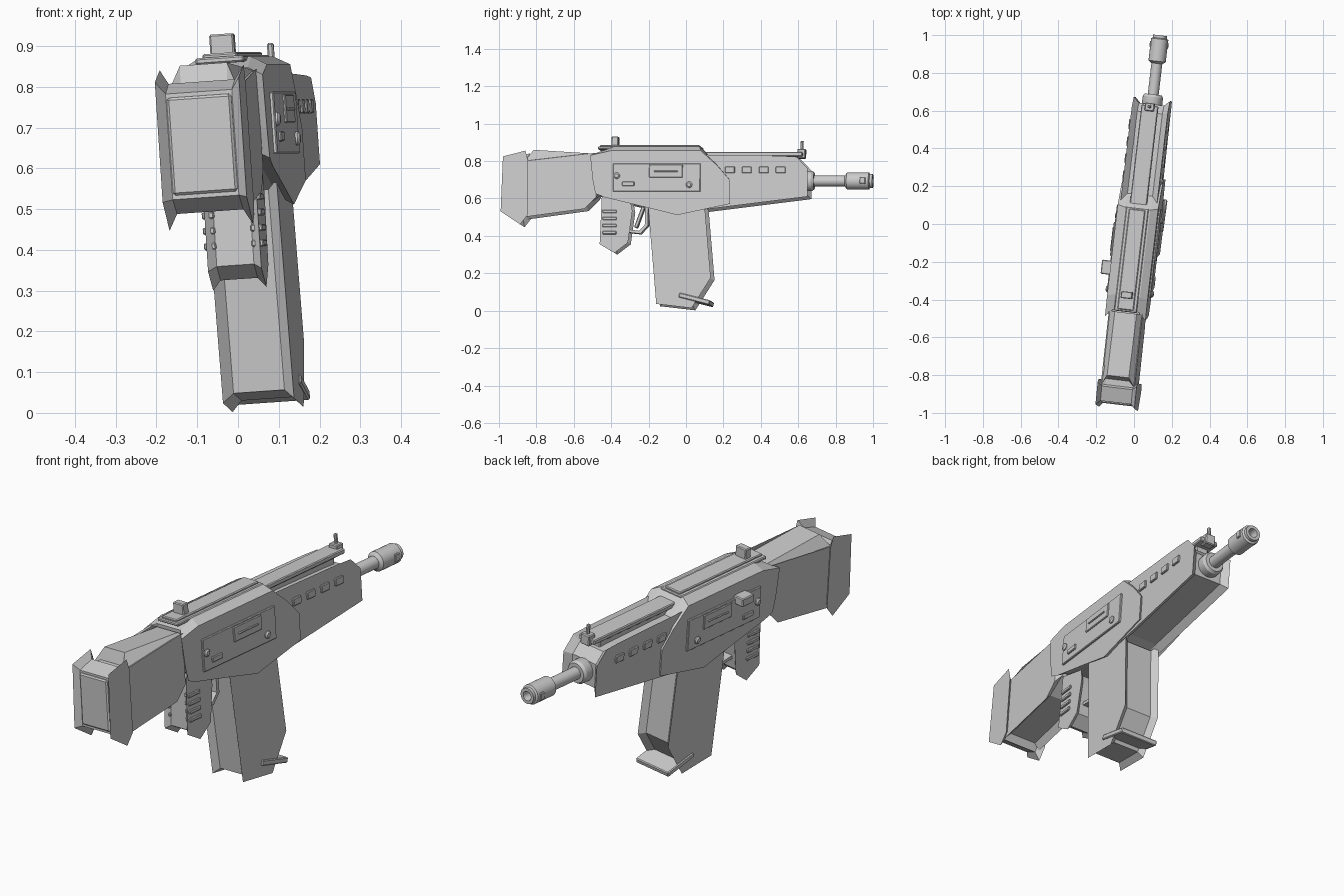
import bpy, bmesh, math
from mathutils import Matrix, Vector

if "Cube" in bpy.data.objects:
    bpy.data.objects.remove(bpy.data.objects["Cube"])

# The rifle is modelled along +y, then leaned and turned as a whole
POSE = (Matrix.Translation((0.07, 0, 0)) @ Matrix.Rotation(math.radians(-6.7), 4, 'Z')
        @ Matrix.Rotation(math.radians(-4), 4, 'Y'))
grey = bpy.data.materials.new("grey metal")
grey.diffuse_color = (0.6, 0.6, 0.6, 1)
grey.use_nodes = True
grey.node_tree.nodes["Principled BSDF"].inputs["Base Color"].default_value = grey.diffuse_color


def finish(name, bm, bevel=0, smooth=False):
    bmesh.ops.recalc_face_normals(bm, faces=bm.faces)
    me = bpy.data.meshes.new(name)
    bm.to_mesh(me)
    bm.free()
    me.materials.append(grey)
    ob = bpy.data.objects.new(name, me)
    bpy.context.collection.objects.link(ob)
    ob.matrix_world = POSE
    if bevel:
        mod = ob.modifiers.new("bevel", 'BEVEL')
        mod.width, mod.segments = bevel, 1
    if smooth:
        bpy.ops.object.select_all(action='DESELECT')
        ob.select_set(True)
        bpy.context.view_layer.objects.active = ob
        bpy.ops.object.shade_smooth_by_angle(angle=math.radians(30))
    return ob


def inset(pts, d):
    """Move every edge of a clockwise outline inward by d."""
    out = []
    n = len(pts)
    for i in range(n):
        p0, p, p1 = (Vector(pts[(i + k) % n]) for k in (-1, 0, 1))
        a, b = (p - p0).normalized(), (p1 - p).normalized()
        na, nb = Vector((a.y, -a.x)), Vector((b.y, -b.x))
        out.append(p + (na + nb) * d / max(0.4, 1 + na.dot(nb)))
    return out


def slab(name, outer, h, inner=None, d=0.025, edge=0.025, shift=0.01):
    """Two flat cheeks at x = +-h joined by a core with its own outline."""
    inner = inner or inset(outer, d)
    bm = bmesh.new()
    rings = [[bm.verts.new((x, p[0] + shift, p[1])) for p in prof]
             for x, prof in ((-h, outer), (-h + edge, inner), (h - edge, inner), (h, outer))]
    n = len(outer)
    for r0, r1 in zip(rings, rings[1:]):
        for i in range(n):
            bm.faces.new((r0[i], r0[(i + 1) % n], r1[(i + 1) % n], r1[i]))
    bm.faces.new(rings[0])
    bm.faces.new(rings[3])
    return finish(name, bm, smooth=False)


def box(name, x, y, z, tilt=0, bevel=0.004):
    """Box from three (min, max) ranges, tilted about the side axis."""
    bm = bmesh.new()
    c = Vector([sum(r) / 2 for r in (x, y, z)])
    size = [abs(r[1] - r[0]) for r in (x, y, z)]
    m = Matrix.Translation(c) @ Matrix.Rotation(math.radians(tilt), 4, 'X') @ Matrix.Diagonal((*size, 1))
    bmesh.ops.create_cube(bm, size=1, matrix=m)
    return finish(name, bm, bevel)


def lathe(name, profile, axis='Y', at=(0, 0, 0), seg=24):
    """Turned part from (radius, distance) pairs."""
    bm = bmesh.new()
    rings = []
    for r, t in profile:
        ring = []
        for k in range(seg):
            a = 2 * math.pi * k / seg
            c, s = r * math.cos(a), r * math.sin(a)
            ring.append(bm.verts.new(Vector(at) + Vector((c, t, s) if axis == 'Y' else (t, c, s))))
        rings.append(ring)
    for a, b in zip(rings, rings[1:]):
        for k in range(seg):
            bm.faces.new((a[k], a[(k + 1) % seg], b[(k + 1) % seg], b[k]))
    bm.faces.new(rings[0])
    bm.faces.new(rings[-1])
    return finish(name, bm, smooth=True)


# Main bodies
slab("receiver",
     [(-0.52, 0.825), (-0.41, 0.85), (0.075, 0.85), (0.165, 0.77), (0.235, 0.69), (0.235, 0.565),
      (-0.05, 0.505), (-0.21, 0.545), (-0.44, 0.60), (-0.49, 0.62), (-0.505, 0.69)], 0.108,
     [(-0.48, 0.845), (-0.40, 0.872), (0.065, 0.872), (0.15, 0.79), (0.215, 0.69), (0.215, 0.59),
      (-0.05, 0.53), (-0.20, 0.57), (-0.43, 0.62), (-0.46, 0.64), (-0.47, 0.69)], edge=0.04)
slab("handguard",
     [(0.05, 0.83), (0.50, 0.823), (0.59, 0.818), (0.65, 0.755), (0.65, 0.605), (0.05, 0.53)],
     0.097, d=0.028, edge=0.03)
slab("stock",
     [(-0.88, 0.795), (-0.49, 0.84), (-0.49, 0.60), (-0.55, 0.54), (-0.88, 0.495)], 0.09,
     [(-0.88, 0.80), (-0.47, 0.82), (-0.47, 0.63), (-0.56, 0.57), (-0.88, 0.525)])
slab("stock_comb",
     [(-0.88, 0.79), (-0.49, 0.835), (-0.49, 0.70), (-0.88, 0.70)], 0.088,
     [(-0.83, 0.858), (-0.49, 0.835), (-0.49, 0.70), (-0.88, 0.70)], edge=0.03)
slab("butt_pad",
     [(-0.99, 0.82), (-0.87, 0.85), (-0.855, 0.80), (-0.855, 0.505), (-0.895, 0.455), (-1.0, 0.525)], 0.104,
     [(-0.968, 0.79), (-0.89, 0.815), (-0.875, 0.79), (-0.875, 0.53), (-0.90, 0.495), (-0.972, 0.53)],
     edge=0.022)
box("butt_panel", (-0.08, 0.08), (-0.968, -0.94), (0.54, 0.78), bevel=0.006)
slab("magazine",
     [(-0.21, 0.57), (0.095, 0.57), (0.132, 0.17), (0.03, 0.008), (-0.16, 0.03)], 0.088)
slab("grip",
     [(-0.46, 0.62), (-0.305, 0.58), (-0.295, 0.53), (-0.318, 0.36), (-0.39, 0.305), (-0.47, 0.352)],
     0.066, d=0.02, edge=0.02)
box("magazine_base", (-0.094, 0.094), (-0.03, 0.14), (0.045, 0.07), tilt=-14)

# Trigger group
path = [(-0.33, 0.42), (-0.245, 0.41), (-0.205, 0.455), (-0.205, 0.56)]
bm = bmesh.new()
rows = [[bm.verts.new((x, p[0], p[1])) for p in path + inset(path, 0.016)[::-1]] for x in (-0.03, 0.03)]
rows[0][7].co = rows[0][0].co + Vector((0, 0, 0.016))
rows[1][7].co = rows[1][0].co + Vector((0, 0, 0.016))
rows[0][4].co = rows[0][3].co - Vector((0, 0.016, 0))
rows[1][4].co = rows[1][3].co - Vector((0, 0.016, 0))
for i in range(3):
    for r in rows:
        bm.faces.new((r[i], r[i + 1], r[6 - i], r[7 - i]))
for i in range(8):
    j = (i + 1) % 8
    bm.faces.new((rows[0][i], rows[0][j], rows[1][j], rows[1][i]))
for x, y, z in ((0, 0, 0),):
    # keep the guard rim on the outside of the bend
    for r in rows:
        r[6].co = (r[1].co.x, -0.252, 0.426)
        r[5].co = (r[1].co.x, -0.221, 0.46)
finish("trigger_guard", bm)
box("trigger", (-0.02, 0.02), (-0.262, -0.242), (0.44, 0.56), tilt=-20)

# Top rails and sights
box("receiver_rail", (-0.06, 0.06), (-0.475, 0.08), (0.86, 0.876))
box("receiver_rail_cap", (-0.043, 0.043), (-0.465, 0.07), (0.87, 0.885))
box("handguard_rail", (-0.045, 0.045), (0.06, 0.625), (0.825, 0.848))
box("handguard_rail_riser", (-0.03, 0.03), (0.06, 0.57), (0.78, 0.83))
box("rear_sight", (-0.03, 0.03), (-0.405, -0.368), (0.88, 0.932))
box("front_sight_base", (-0.025, 0.025), (0.595, 0.638), (0.815, 0.866))
lathe("front_sight_post", [(0.009, 0), (0.009, 0.03)], at=(0, 0.605, 0.855), seg=12)
box("front_sight_blade", (-0.008, 0.008), (0.61, 0.626), (0.86, 0.91))

# Barrel and muzzle
Z = 0.695
lathe("barrel_collar", [(0.045, 0.60), (0.054, 0.635), (0.054, 0.672), (0.046, 0.685)], at=(0, 0, Z))
lathe("barrel", [(0.029, 0.60), (0.029, 0.88)], at=(0, 0, Z))
lathe("muzzle", [(0.03, 0.85), (0.046, 0.862), (0.046, 0.98), (0.037, 0.985), (0.037, 1.0),
                 (0.022, 1.0), (0.018, 0.96)], at=(0, 0, Z))

# Side details on both cheeks
for s, side in ((1, "right"), (-1, "left")):
    def plate(name, h, y, z, depth=0.03):
        return box(f"{side}_{name}", (s * (h - depth), s * h), y, z, bevel=0.003)
    plate("receiver_plate", 0.117, (-0.385, 0.085), (0.63, 0.782))
    plate("port_frame", 0.123, (-0.19, -0.01), (0.705, 0.775))
    plate("port_bar", 0.128, (-0.165, -0.035), (0.735, 0.742))
    plate("switch", 0.124, (-0.335, -0.27), (0.66, 0.685))
    for y, z in ((-0.365, 0.715), (0.025, 0.667)):
        lathe(f"{side}_bolt", [(0.017, s * 0.10), (0.017, s * 0.122), (0.010, s * 0.128)],
              axis='X', at=(0, y, z), seg=16)
    for i in range(5):
        y = 0.125 + i * 0.091
        plate("handguard_slot", 0.106, (y, y + 0.052), (0.73, 0.765))
    for i in range(4):
        z = 0.405 + i * 0.038
        plate("grip_ridge", 0.074, (-0.445, -0.37), (z, z + 0.017))
    plate("muzzle_vent", 0.049, (0.935, 0.965), (Z - 0.018, Z + 0.018))
box("charging_handle", (-0.16, -0.10), (-0.29, -0.215), (0.755, 0.795))
